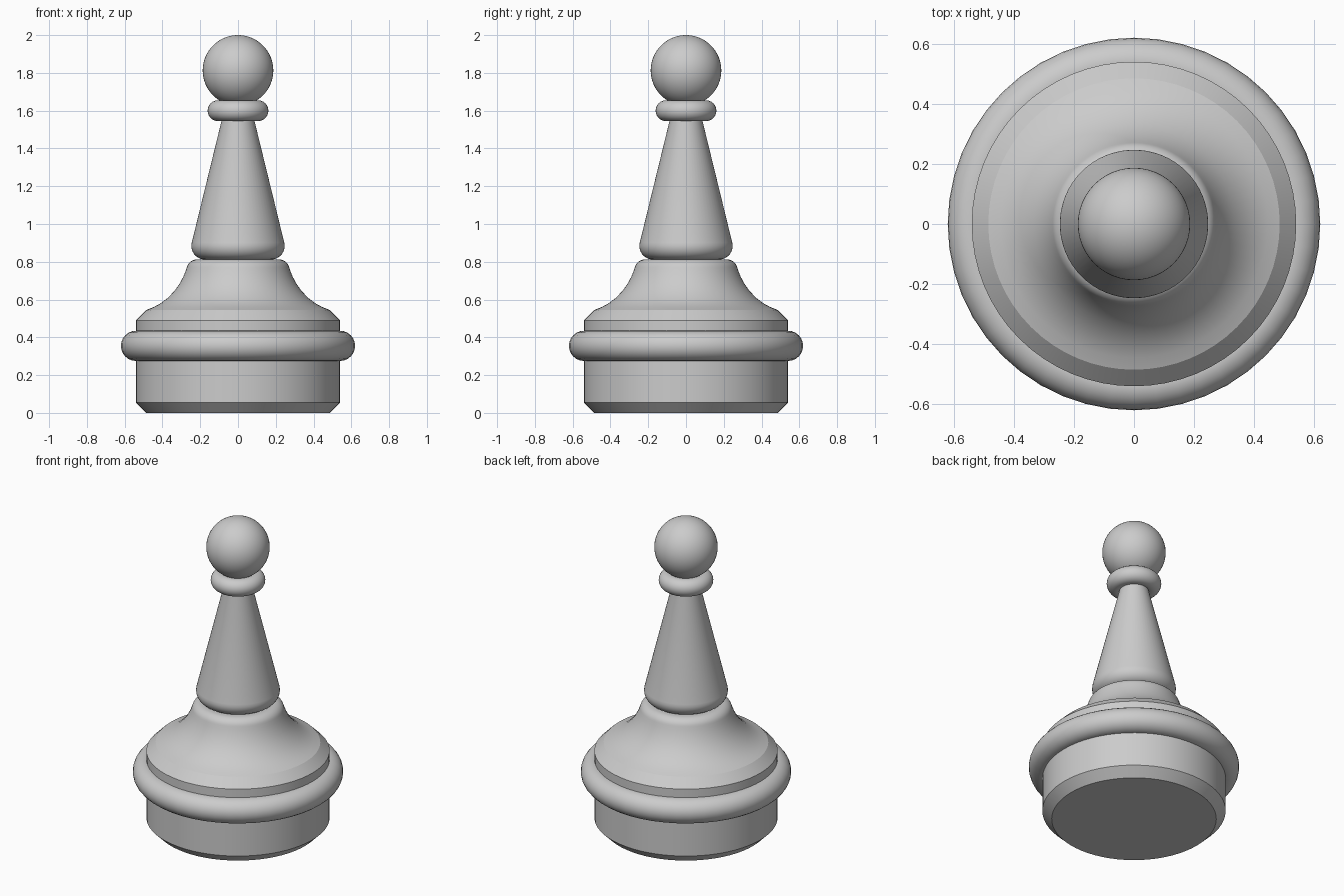
import bpy
import bmesh
import math

default = bpy.data.objects.get("Cube")
if default:
    bpy.data.objects.remove(default, do_unlink=True)

# Single grey material
grey = bpy.data.materials.new("plain grey")
grey.use_nodes = True
colour = (0.6, 0.6, 0.6, 1)
grey.diffuse_color = colour
grey.node_tree.nodes["Principled BSDF"].inputs["Base Color"].default_value = colour


def finish(obj, name, angle=30):
    obj.name = name
    obj.data.materials.clear()
    obj.data.materials.append(grey)
    bpy.ops.object.select_all(action="DESELECT")
    obj.select_set(True)
    bpy.context.view_layer.objects.active = obj
    bpy.ops.object.shade_smooth_by_angle(angle=math.radians(angle))


def turned(name, profile, sides=64):
    """Solid of revolution from (radius, height) points, capped at both ends."""
    bm = bmesh.new()
    rings = []
    for r, z in profile:
        rings.append([bm.verts.new((r * math.cos(math.tau * i / sides),
                                    r * math.sin(math.tau * i / sides), z))
                      for i in range(sides)])
    for low, high in zip(rings, rings[1:]):
        for i in range(sides):
            j = (i + 1) % sides
            bm.faces.new((low[i], low[j], high[j], high[i]))
    bm.faces.new(rings[0][::-1])
    bm.faces.new(rings[-1])
    mesh = bpy.data.meshes.new(name)
    bm.to_mesh(mesh)
    bm.free()
    obj = bpy.data.objects.new(name, mesh)
    bpy.context.collection.objects.link(obj)
    finish(obj, name)


def ring(name, radius, thickness, z):
    bpy.ops.mesh.primitive_torus_add(major_radius=radius, minor_radius=thickness,
                                     major_segments=48, minor_segments=24,
                                     location=(0, 0, z))
    finish(bpy.context.object, name)


def arc(cr, cz, radius, start, end, steps=8):
    """Profile points along a circular arc, angles in degrees."""
    angles = [math.radians(start + (end - start) * i / steps) for i in range(steps + 1)]
    return [(cr + radius * math.cos(a), cz + radius * math.sin(a)) for a in angles]


# Chamfered drum with its thick band
turned("base_drum", [(0.485, 0), (0.54, 0.055), (0.54, 0.49), (0.485, 0.545)])
ring("base_band", 0.54, 0.08, 0.355)

# Concave flare with a rounded shoulder
flare = [(0.485, 0.545), (0.445, 0.561), (0.41, 0.58), (0.37, 0.61), (0.333, 0.65),
         (0.31, 0.683), (0.29, 0.72), (0.278, 0.75)]
turned("flared_foot", flare + arc(0.215, 0.755, 0.058, 15, 90))

# Tapered stem with a rounded lower edge
turned("stem", arc(0.175, 0.884, 0.072, -90, 14) + [(0.085, 1.555), (0.085, 1.6)])

# Collar and ball
ring("collar", 0.106, 0.055, 1.6)
bpy.ops.mesh.primitive_uv_sphere_add(segments=48, ring_count=32, radius=0.187,
                                     location=(0, 0, 1.813))
finish(bpy.context.object, "ball")
